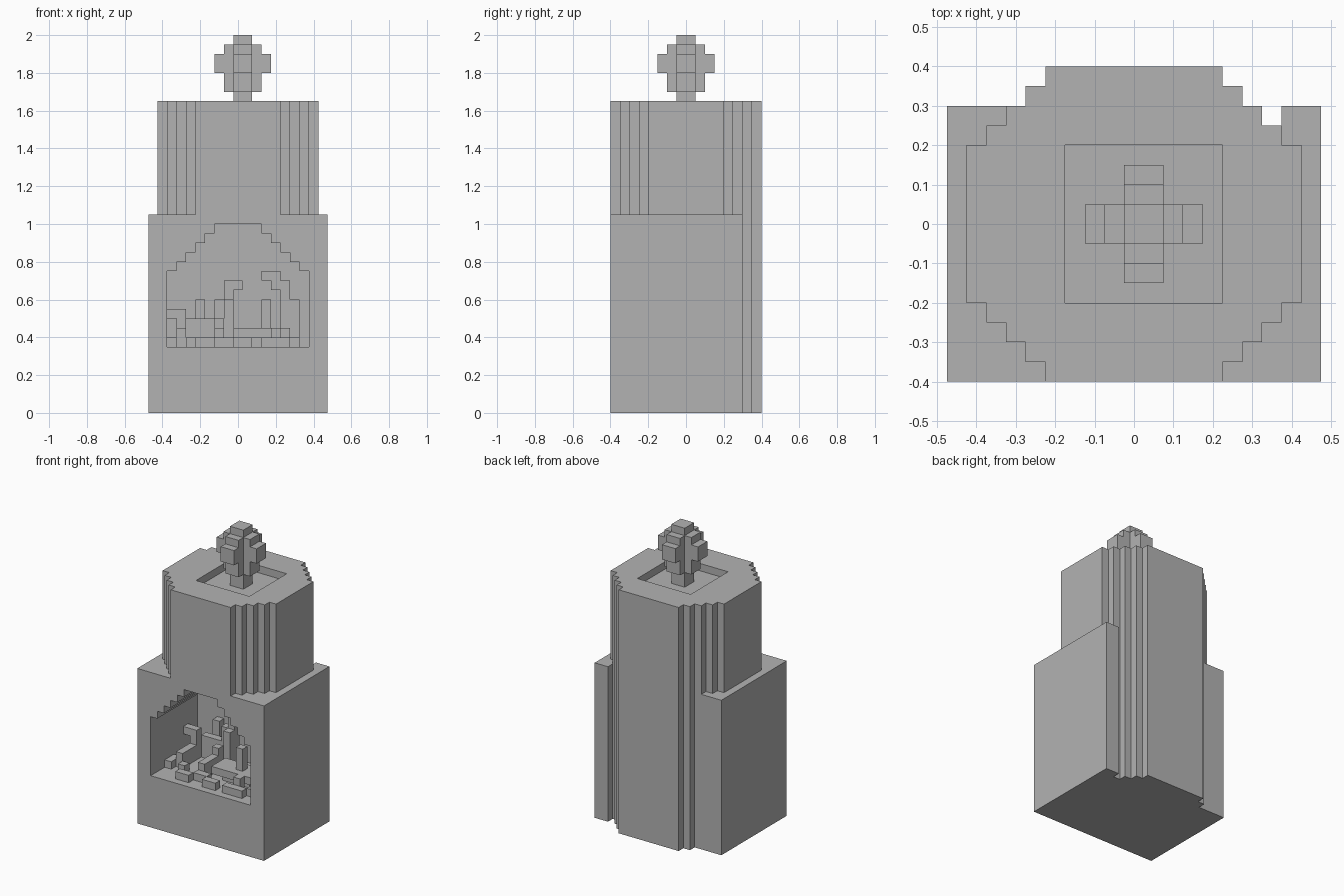
import bpy
import bmesh

U = 0.05  # edge of one block

cube = bpy.data.objects.get("Cube")
if cube:
    bpy.data.objects.remove(cube, do_unlink=True)

stone = bpy.data.materials.new("grey_stone")
stone.use_nodes = True
GREY = (0.45, 0.45, 0.45, 1.0)
stone.diffuse_color = GREY
stone.node_tree.nodes["Principled BSDF"].inputs["Base Color"].default_value = GREY


def finish(name, bm):
    bmesh.ops.recalc_face_normals(bm, faces=bm.faces)
    mesh = bpy.data.meshes.new(name)
    bm.to_mesh(mesh)
    bm.free()
    mesh.materials.append(stone)
    obj = bpy.data.objects.new(name, mesh)
    bpy.context.collection.objects.link(obj)
    return obj


def prism(name, points, offset):
    """Extrude a closed outline along an offset."""
    bm = bmesh.new()
    face = bm.faces.new([bm.verts.new(p) for p in points])
    new = bmesh.ops.extrude_face_region(bm, geom=[face])["geom"]
    verts = [g for g in new if isinstance(g, bmesh.types.BMVert)]
    bmesh.ops.translate(bm, vec=offset, verts=verts)
    return finish(name, bm)


def boxes(name, items):
    """Join boxes given as (x0, x1, y0, y1, z0, z1)."""
    bm = bmesh.new()
    for x0, x1, y0, y1, z0, z1 in items:
        made = bmesh.ops.create_cube(bm, size=1)["verts"]
        bmesh.ops.scale(bm, vec=(x1 - x0, y1 - y0, z1 - z0), verts=made)
        bmesh.ops.translate(bm, vec=((x0 + x1) / 2, (y0 + y1) / 2, (z0 + z1) / 2), verts=made)
    return finish(name, bm)


def cut(target, cutter):
    """Subtract the cutter and remove it."""
    cutter.hide_render = True
    mod = target.modifiers.new("cut", "BOOLEAN")
    mod.operation = "DIFFERENCE"
    mod.solver = "EXACT"
    mod.object = cutter
    graph = bpy.context.evaluated_depsgraph_get()
    mesh = bpy.data.meshes.new_from_object(target.evaluated_get(graph))
    target.modifiers.clear()
    target.data = mesh
    bpy.data.objects.remove(cutter, do_unlink=True)


def stairs(x, y, dx, dy, count):
    """Points of a stepped corner, moving first in y then in x."""
    pts = [(x, y)]
    for _ in range(count):
        y += dy
        pts.append((x, y))
        x += dx
        pts.append((x, y))
    return pts


# Hearth body with stepped back and a notch beside the left wing
back = stairs(0.275, 0.3, -U, U, 1) + [(0.225, 0.4)]
outline = [(-0.475, -0.4), (0.475, -0.4), (0.475, 0.3), (0.375, 0.3),
           (0.375, 0.25), (0.325, 0.25), (0.325, 0.3)]
outline += back + [(-x, y) for x, y in reversed(back)] + [(-0.475, 0.3)]
body = prism("hearth_body", [(x, y, 0) for x, y in outline], (0, 0, 1.05))

# Stepped arch opening
side = [(0.375, 0.35)] + stairs(0.375, 0.75, -U, U, 5)[:1]
x, z = 0.375, 0.75
for _ in range(5):
    side.append((x - U, z))
    side.append((x - U, z + U))
    x, z = x - U, z + U
arch = side + [(-x, z) for x, z in reversed(side)]
cut(body, prism("arch_cutter", [(x, -0.5, z) for x, z in arch], (0, 0.6, 0)))

# Rounded chimney with a shallow recess on top
corner = stairs(0.425, 0.2, -U, U, 4)
# close the last step at the rear face
corner = [(0.425, 0.2)]
x, y = 0.425, 0.2
for _ in range(4):
    corner += [(x - U, y), (x - U, y + U)]
    x, y = x - U, y + U
right = [(x, -y) for x, y in reversed(corner)] + corner
ring = right + [(-x, -y) for x, y in right]
chimney = prism("chimney", [(x, y, 1.05) for x, y in ring], (0, 0, 0.6))
cut(chimney, boxes("recess_cutter", [(-0.175, 0.225, -0.2, 0.2, 1.6, 1.8)]))

# Smoke puff: a slim core with stepped arms on four sides
CX = 0.025
puff = [(CX - U, CX + U, -U, U, 1.6, 2.0)]
for s in (-1, 1):
    for near, far, low, high in ((1, 2, 1.7, 1.95), (2, 3, 1.8, 1.9)):
        a, b = sorted((s * near * U, s * far * U))
        puff.append((CX + a, CX + b, -U, U, low, high))
        puff.append((CX - U, CX + U, a, b, low, high))
boxes("smoke_puff", puff)

F = 0.35  # hearth floor

# Flames
boxes("left_flame", [
    (-0.325, -0.275, -0.05, 0, F, 0.55),
    (-0.375, -0.325, -0.05, 0, 0.5, 0.55),
    (-0.275, -0.175, 0, 0.05, F, 0.5),
    (-0.225, -0.175, 0.05, 0.1, F, 0.6),
])
boxes("middle_flame", [
    (-0.125, -0.075, 0, 0.05, F, 0.6),
    (-0.175, -0.125, 0, 0.05, F, 0.5),
    (-0.075, -0.025, 0.0, 0.05, F, 0.7),
    (-0.025, 0.025, 0.0, 0.05, 0.65, 0.7),
    (-0.075, -0.025, -0.05, 0, F, 0.6),
    (-0.125, -0.075, -0.1, -0.05, F, 0.5),
])
boxes("right_flame", [
    (0.125, 0.225, 0, 0.05, 0.7, 0.75),
    (0.175, 0.275, 0, 0.05, 0.65, 0.7),
    (0.225, 0.275, 0, 0.05, F, 0.65),
    (0.275, 0.325, 0, 0.05, F, 0.6),
    (0.125, 0.175, -0.2, -0.15, 0.45, 0.6),
])

# Logs and embers
boxes("logs", [
    (-0.025, 0.275, -0.25, -0.1, 0.4, 0.45),
    (0.025, 0.225, -0.2, -0.1, F, 0.4),
    (-0.325, -0.275, -0.2, -0.05, F, 0.45),
    (-0.275, -0.225, -0.25, -0.2, F, 0.4),
    (-0.125, -0.075, -0.25, -0.1, F, 0.45),
])
boxes("embers", [
    (-0.225, -0.125, -0.35, -0.3, F, 0.4),
    (-0.125, -0.025, -0.3, -0.25, F, 0.4),
    (-0.025, 0.075, -0.35, -0.3, F, 0.4),
    (0.125, 0.275, -0.35, -0.3, F, 0.4),
    (0.175, 0.225, -0.3, -0.25, F, 0.45),
    (0.275, 0.325, -0.3, -0.2, F, 0.4),
    (-0.375, -0.325, -0.25, -0.15, F, 0.4),
])
